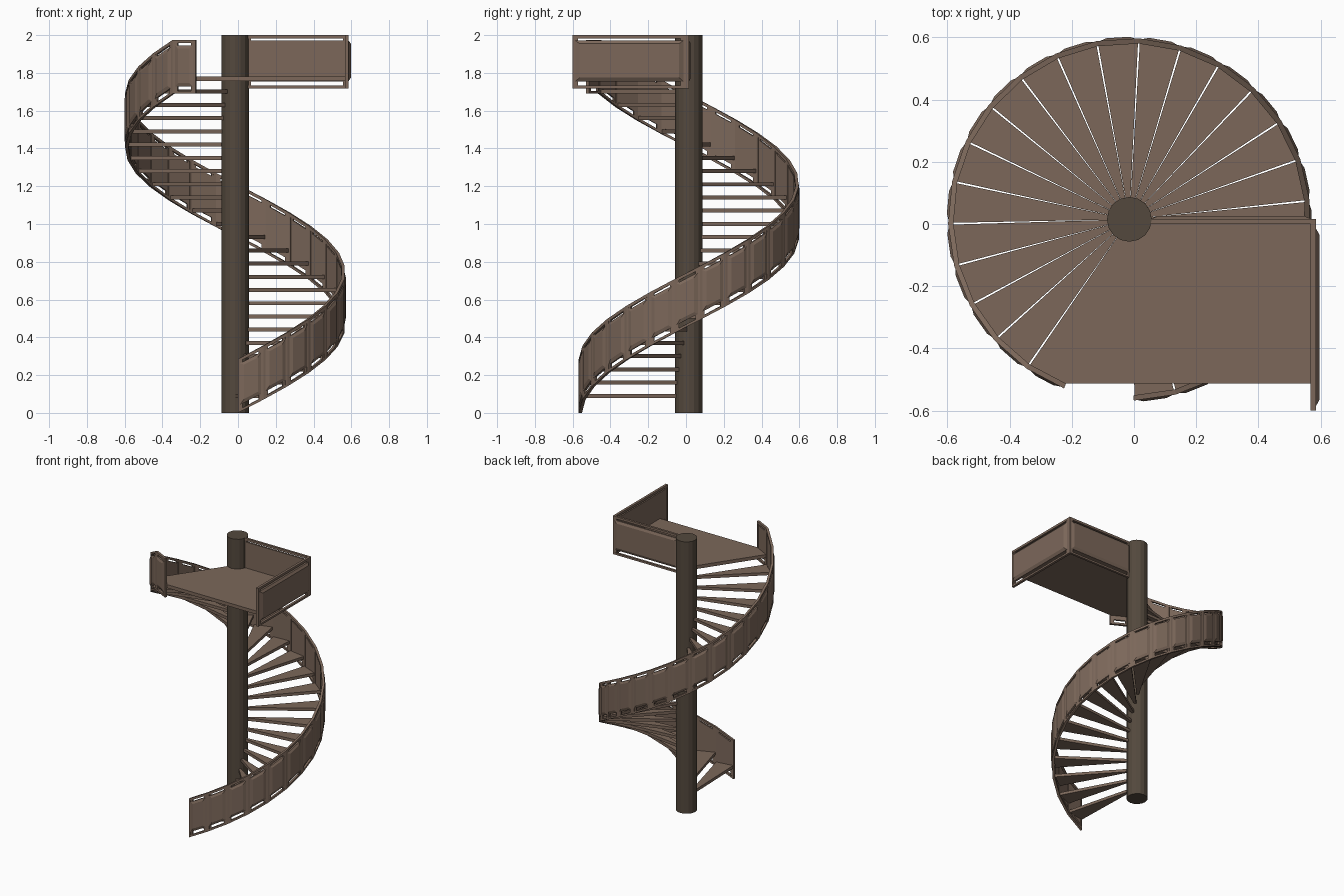
import bpy, bmesh, math
from mathutils import Vector

if "Cube" in bpy.data.objects:
    bpy.data.objects.remove(bpy.data.objects["Cube"])

CX, CY = -0.015, 0.015            # axis of the stair
N, STEP = 25, math.radians(13.5)  # rail segments, angle of each
A0 = math.radians(-88.6)
R_IN, R_OUT = 0.566, 0.583
RISE, H = 0.0704, 0.285


def material(name, rgb):
    m = bpy.data.materials.new(name)
    m.diffuse_color = (*rgb, 1)
    m.use_nodes = True
    m.node_tree.nodes["Principled BSDF"].inputs["Base Color"].default_value = m.diffuse_color
    return m


BROWN = material("warm brown", (0.200, 0.137, 0.102))
DARK = material("dark brown", (0.088, 0.066, 0.047))


def finish(bm, name, mat):
    bmesh.ops.recalc_face_normals(bm, faces=bm.faces)
    me = bpy.data.meshes.new(name)
    bm.to_mesh(me)
    bm.free()
    me.materials.append(mat)
    ob = bpy.data.objects.new(name, me)
    bpy.context.collection.objects.link(ob)
    return ob


def polar(r, a, z=0.0):
    return Vector((CX + r * math.cos(a), CY + r * math.sin(a), z))


def loft(bm, rings):
    """Closed solid through rings with equal point counts."""
    vs = [[bm.verts.new(p) for p in r] for r in rings]
    n = len(vs[0])
    for a, b in zip(vs, vs[1:]):
        for i in range(n):
            j = (i + 1) % n
            bm.faces.new((a[i], a[j], b[j], b[i]))
    bm.faces.new(vs[0])
    bm.faces.new(vs[-1])


def prism(bm, pts, z0, z1):
    loft(bm, [[(p[0], p[1], z) for p in pts] for z in (z0, z1)])


def panel(bm, in0, in1, out0, out1, height, bump):
    """Framed rail panel with slots above and below a raised infill."""
    length = (out1 - out0).length
    b = 0.014 / length

    def pt(u, v, w):
        i, o = in0.lerp(in1, u), out0.lerp(out1, u)
        return i + (o - i) * w + Vector((0, 0, v * height))

    def rect(u0, u1, v0, v1, w):
        return [pt(u0, v0, w), pt(u1, v0, w), pt(u1, v1, w), pt(u0, v1, w)]

    for r in ((0, 1, 0, .05), (0, 1, .94, 1), (0, b, .05, .94), (1 - b, 1, .05, .94)):
        loft(bm, [rect(*r, 0), rect(*r, 1)])
    # short tabs close the slot ends, the infill swells outward
    for v0, v1 in ((.05, .13), (.90, .94)):
        for u0, u1 in ((b, 2 * b), (1 - 2 * b, 1 - b)):
            loft(bm, [rect(u0, u1, v0, v1, .2), rect(u0, u1, v0, v1, .9)])
    e = 0.022 / length
    top = 1 + bump / (out0 - in0).length
    loft(bm, [rect(b, 1 - b, .13, .90, .2), rect(b, 1 - b, .13, .90, 1),
              rect(b + e, 1 - b - e, .20, .84, top)])


# central pole
bm = bmesh.new()
prism(bm, [polar(0.072, math.tau * i / 16) for i in range(16)], 0, 2)
finish(bm, "central_pole", DARK)

# wedge treads
bm = bmesh.new()
gap = math.radians(0.3)
for k in range(N - 1):
    a, b = A0 + k * STEP + gap, A0 + (k + 1) * STEP - gap
    prism(bm, [polar(0.05, a), polar(R_IN, a), polar(R_IN, b), polar(0.05, b)],
          0.08 + 0.07 * k, 0.101 + 0.07 * k)
finish(bm, "treads", BROWN)

# spiral outer rail, last segment level with the landing
bm = bmesh.new()
for k in range(N):
    a, b = A0 + k * STEP, A0 + (k + 1) * STEP
    z0, z1 = RISE * k, RISE * min(k + 1, N - 1)
    panel(bm, polar(R_IN, a, z0), polar(R_IN, b, z1),
          polar(R_OUT, a, z0), polar(R_OUT, b, z1), H, 0.007)
finish(bm, "spiral_rail", BROWN)

# landing platform
aL = A0 + (N - 1) * STEP + gap
bm = bmesh.new()
end = polar(R_IN, A0 + N * STEP)
prism(bm, [(CX, CY), polar(R_IN, aL), end, (0.57, end.y), (0.57, 0.005), (0.02, 0.005)],
      1.756, 1.781)
finish(bm, "landing", BROWN)

# landing guard panels
bm = bmesh.new()
z = 1.718
panel(bm, Vector((0.567, -0.6, z)), Vector((0.567, 0.0, z)),
      Vector((0.585, -0.6, z)), Vector((0.585, 0.0, z)), 2 - z, 0.012)
finish(bm, "landing_side_guard", BROWN)
bm = bmesh.new()
panel(bm, Vector((0.04, 0.0, z)), Vector((0.585, 0.0, z)),
      Vector((0.04, 0.016, z)), Vector((0.585, 0.016, z)), 2 - z, 0.009)
finish(bm, "landing_back_guard", BROWN)
